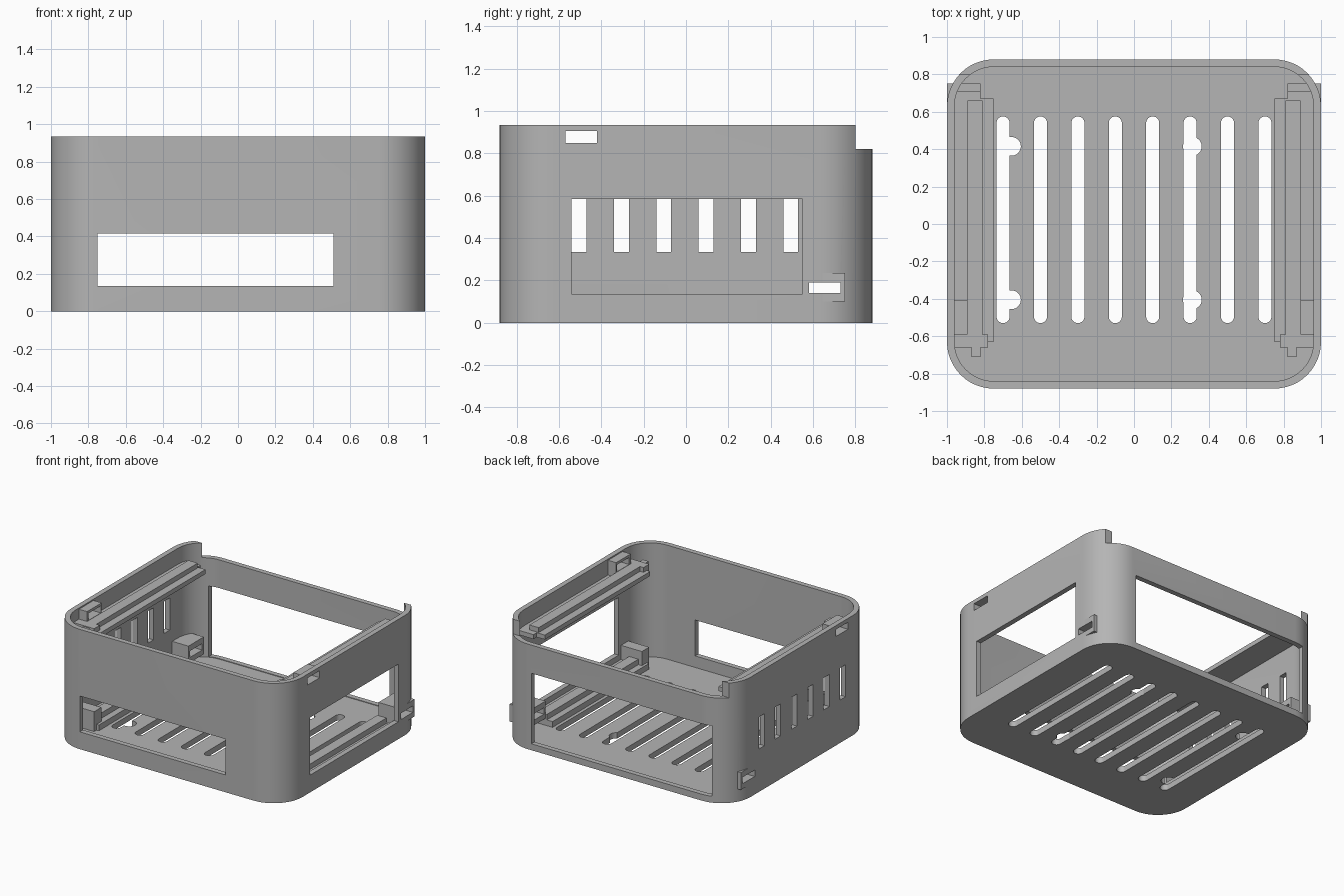
import bpy, bmesh, math

if "Cube" in bpy.data.objects:
    bpy.data.objects.remove(bpy.data.objects["Cube"], do_unlink=True)

grey = bpy.data.materials.new("plain_grey")
grey.use_nodes = True
grey.diffuse_color = (0.46, 0.46, 0.46, 1)
grey.node_tree.nodes["Principled BSDF"].inputs["Base Color"].default_value = (0.46, 0.46, 0.46, 1)


def rounded_prism(bm, x0, x1, y0, y1, z0, z1, r, steps=12):
    """Extrude a rounded rectangle upwards."""
    ring = []
    corners = [(x1 - r, y1 - r), (x0 + r, y1 - r), (x0 + r, y0 + r), (x1 - r, y0 + r)]
    for i, (cx, cy) in enumerate(corners):
        for k in range(steps + 1):
            a = math.pi / 2 * (i + k / steps)
            p = (cx + r * math.cos(a), cy + r * math.sin(a))
            if not ring or math.dist(p, ring[-1]) > 1e-4:
                ring.append(p)
    if math.dist(ring[0], ring[-1]) < 1e-4:
        ring.pop()
    low = [bm.verts.new((x, y, z0)) for x, y in ring]
    top = [bm.verts.new((x, y, z1)) for x, y in ring]
    bm.faces.new(low[::-1])
    bm.faces.new(top)
    n = len(ring)
    for i in range(n):
        j = (i + 1) % n
        bm.faces.new((low[i], low[j], top[j], top[i]))


def box(bm, x0, x1, y0, y1, z0, z1):
    x0, x1 = sorted((x0, x1))
    made = bmesh.ops.create_cube(bm, size=1)["verts"]
    for v in made:
        v.co = (x1 if v.co.x > 0 else x0, y1 if v.co.y > 0 else y0, z1 if v.co.z > 0 else z0)


def finish(bm, name):
    mesh = bpy.data.meshes.new(name)
    bm.to_mesh(mesh)
    bm.free()
    ob = bpy.data.objects.new(name, mesh)
    bpy.context.collection.objects.link(ob)
    mesh.materials.append(grey)
    return ob


def cut(ob, cutter):
    """Subtract a cutter for good, then drop it."""
    cutter.hide_render = True
    mod = ob.modifiers.new("cut", "BOOLEAN")
    mod.operation, mod.solver, mod.use_self = "DIFFERENCE", "EXACT", True
    mod.object = cutter
    bpy.context.view_layer.objects.active = ob
    bpy.ops.object.modifier_apply(modifier=mod.name)
    bpy.data.objects.remove(cutter, do_unlink=True)


def boxes(name, parts):
    bm = bmesh.new()
    for p in parts:
        box(bm, *p)
    return finish(bm, name)


FLOOR, TOP, DEPTH, WALL = 0.045, 0.935, 0.88, 0.04

# Case shell: rounded block, hollowed from above
bm = bmesh.new()
rounded_prism(bm, -1, 1, -DEPTH, DEPTH, 0, TOP, 0.25)
case = finish(bm, "case_shell")
bm = bmesh.new()
rounded_prism(bm, -1 + WALL, 1 - WALL, -DEPTH + WALL, DEPTH - WALL, FLOOR, 1.2, 0.21)
cut(case, finish(bm, "cavity_cutter"))

# Openings in the walls and lowered rear rim
openings = [
    (-0.75, 0.51, -1, -0.8, 0.135, 0.415),
    (0.9, 1.1, -0.54, 0.55, 0.135, 0.585),
    (-0.83, 0.72, 0.7, 1, 0.05, 0.6),
    (-1.1, 1.1, 0.8, 1, 0.82, 1.1),
]
for i in range(6):
    y = -0.505 + 0.2 * i
    openings.append((-1.1, -0.9, y - 0.035, y + 0.035, 0.335, 0.585))
for s in (-1, 1):
    openings.append((s * 1.1, s * 0.9, -0.57, -0.42, 0.85, 0.905))
    openings.append((s * 1.1, s * 0.7, 0.58, 0.73, 0.14, 0.19))
cut(case, boxes("opening_cutter", openings))

# Floor vents and screw holes
bm = bmesh.new()
for i in range(8):
    x = -0.7 + 0.2 * i
    rounded_prism(bm, x - 0.035, x + 0.035, -0.53, 0.575, -0.1, 0.1, 0.0349, 8)
cut(case, finish(bm, "vent_cutter"))
bm = bmesh.new()
for x in (-0.655, 0.312):
    for y in (-0.405, 0.415):
        rounded_prism(bm, x - 0.05, x + 0.05, y - 0.05, y + 0.05, -0.1, 0.1, 0.0499, 8)
cut(case, finish(bm, "screw_cutter"))

parts = [case]
for s, side in ((1, "left"), (-1, "right")):
    # Stepped slide rails near the rim and on the floor
    parts.append(boxes(side + "_upper_rail", [
        (s * 0.75, s * 0.97, -0.63, 0.67, 0.775, 0.81),
        (s * 0.81, s * 0.89, -0.65, 0.66, 0.805, 0.848),
        (s * 0.78, s * 0.97, -0.66, -0.59, 0.79, 0.848),
        (s * 0.82, s * 0.87, -0.71, -0.655, 0.8, 0.84),
        (s * 0.82, s * 0.97, 0.665, 0.71, 0.775, 0.81),
    ]))
    parts.append(boxes(side + "_lower_rail", [
        (s * 0.76, s * 0.97, -0.63, 0.56, FLOOR - 0.01, 0.09),
        (s * 0.81, s * 0.89, -0.65, 0.56, 0.08, 0.132),
        (s * 0.78, s * 0.97, -0.66, -0.57, FLOOR - 0.01, 0.2),
    ]))
    # Latch pockets, open through the side
    clip = boxes(side + "_rear_latch", [(s * 0.82, s * 0.999, 0.56, 0.75, 0.1, 0.235)])
    cut(clip, boxes("latch_cutter", [(s * 0.7, s * 1.1, 0.58, 0.73, 0.14, 0.19)]))
    lug = boxes(side + "_front_latch", [(s * 0.89, s * 0.97, -0.59, -0.41, 0.79, 0.925)])
    cut(lug, boxes("lug_cutter", [(s * 0.7, s * 1.1, -0.57, -0.42, 0.85, 0.905)]))
    parts += [clip, lug]

# Smooth rounded corners, crisp edges
bpy.ops.object.select_all(action="DESELECT")
for ob in parts:
    ob.select_set(True)
bpy.context.view_layer.objects.active = case
bpy.ops.object.shade_smooth_by_angle(angle=math.radians(30))
